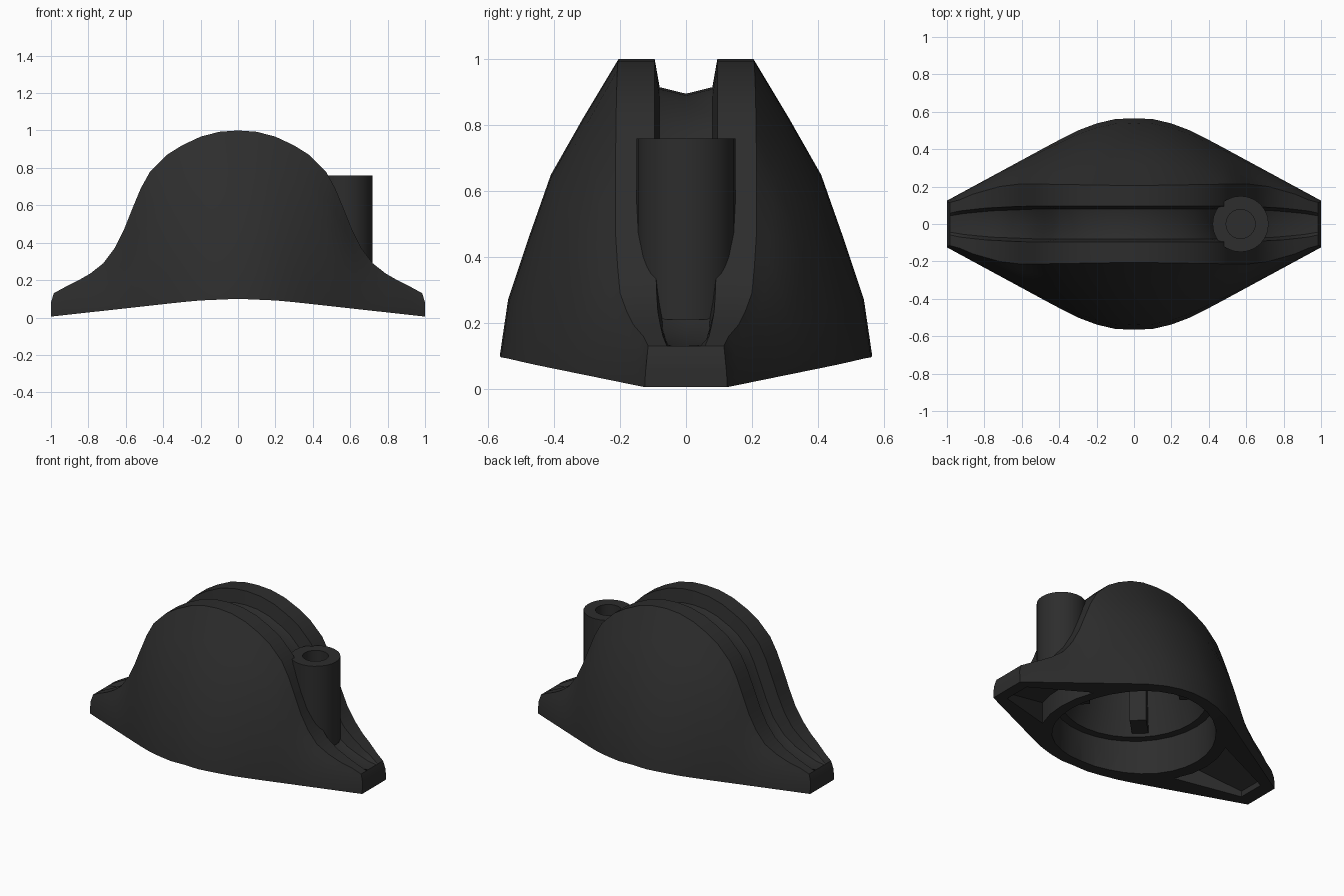
import bpy, bmesh, math
from mathutils import Vector

if "Cube" in bpy.data.objects:
    bpy.data.objects.remove(bpy.data.objects["Cube"])

black = bpy.data.materials.new("black plastic")
black.diffuse_color = (0.026, 0.026, 0.026, 1)
black.use_nodes = True
black.node_tree.nodes["Principled BSDF"].inputs["Base Color"].default_value = black.diffuse_color

# Half of the brim crest: x, z
CREST = [(0, 1), (.1, .993), (.2, .967), (.3, .92), (.38, .87), (.47, .78), (.52, .69),
         (.57, .57), (.61, .47), (.66, .37), (.72, .29), (.79, .235), (.86, .195),
         (.93, .16), (.985, .13), (1, .08)]
# Values along x: base half width, base height, crest outer / inner half width, groove depth
BASE_Y = [(0, .565), (.13, .56), (.27, .515), (.4, .45), (1, .125)]
BASE_Z = [(0, .1), (.23, .09), (1, .005)]
OUTER_Y = [(0, .205), (.6, .215), (.72, .2), (.79, .18), (.86, .16), (.93, .13), (.985, .115), (1, .12)]
INNER_Y = [(0, .095), (.6, .095), (.8, .085), (.93, .07), (1, .055)]
DEPTH = [(0, .085), (.66, .085), (.79, .065), (.93, .03), (.98, 0), (1, 0)]


def along(table, x):
    x = abs(x)
    for (x0, v0), (x1, v1) in zip(table, table[1:]):
        if x <= x1 + 1e-6:
            return v0 + (v1 - v0) * (x - x0) / (x1 - x0)
    return table[-1][1]


def finish(name, bm):
    bmesh.ops.recalc_face_normals(bm, faces=bm.faces[:])
    me = bpy.data.meshes.new(name)
    bm.to_mesh(me)
    bm.free()
    me.materials.append(black)
    ob = bpy.data.objects.new(name, me)
    bpy.context.collection.objects.link(ob)
    return ob


def loft(name, rings):
    bm = bmesh.new()
    rows = [[bm.verts.new(p) for p in ring] for ring in rings]
    n = len(rows[0])
    for a, b in zip(rows, rows[1:]):
        for i in range(n):
            j = (i + 1) % n
            bm.faces.new((a[i], a[j], b[j], b[i]))
    bm.faces.new(rows[0])
    bm.faces.new(rows[-1][::-1])
    return finish(name, bm)


def activate(ob):
    bpy.ops.object.select_all(action='DESELECT')
    ob.select_set(True)
    bpy.context.view_layer.objects.active = ob


def cut(ob, cutter):
    activate(ob)
    m = ob.modifiers.new("cut", 'BOOLEAN')
    m.operation = 'DIFFERENCE'
    m.solver = 'EXACT'
    m.object = cutter
    bpy.ops.object.modifier_apply(modifier=m.name)


def circle(r, z, n=32):
    return [(r * math.cos(2 * math.pi * i / n), r * math.sin(2 * math.pi * i / n), z)
            for i in range(n)]


# Hat body: cross-sections lofted along x, with a groove following the crest
crest = [(-x, z) for x, z in CREST[:0:-1]] + CREST
sections = []
for i, (x, z) in enumerate(crest):
    p, q = crest[max(i - 1, 0)], crest[min(i + 1, len(crest) - 1)]
    nrm = Vector((p[1] - q[1], q[0] - p[0])).normalized()
    yb, zb = along(BASE_Y, x), along(BASE_Z, x)
    yo, yi, d = along(OUTER_Y, x), along(INNER_Y, x), along(DEPTH, x)
    half = [(x, yo + (yb - yo) * f, zb + (z - zb) * t)
            for t, f in ((0, 1), (.19, .93), (.4, .755), (.61, .57), (.8, .3), (1, 0))]
    half.append((x, yi, z))
    half.append((x - nrm.x * d, yi - .015, z - nrm.y * d))
    centre = (x - nrm.x * d * 1.23, 0, z - nrm.y * d * 1.23)
    sections.append(half + [centre] + [(a, -b, c) for a, b, c in reversed(half)])
hat = loft("hat_body", sections)

# Feather holder: round peg with a blind hole in its top
PEG_X = .57
bm = bmesh.new()
bmesh.ops.create_cone(bm, cap_ends=True, segments=24, radius1=.15, radius2=.15, depth=.55)
bmesh.ops.translate(bm, verts=bm.verts[:], vec=(PEG_X, 0, .485))
top = max(bm.faces, key=lambda f: f.calc_center_median().z)
bmesh.ops.inset_region(bm, faces=[top], thickness=.072)
hole = bmesh.ops.extrude_face_region(bm, geom=[top])
bmesh.ops.translate(bm, vec=(0, 0, -.12),
                    verts=[g for g in hole["geom"] if isinstance(g, bmesh.types.BMVert)])
bmesh.ops.delete(bm, geom=[top], context='FACES_ONLY')
peg = finish("feather_holder", bm)

# Head cavity: stepped round hollow underneath
cavity = loft("cavity_cutter", [circle(.5, -.2), circle(.49, .3), circle(.44, .3), circle(.34, .6)])
cut(hat, cavity)
cut(peg, cavity)

# Triangular pockets under both tips
pockets = []
for s in (-1, 1):
    plan = [(.57 * math.cos(a), .57 * math.sin(a))
            for a in (math.radians(d) for d in (-25, -12, 0, 12, 25))]
    plan += [(.92, .09), (.92, -.09)]
    low = [(s * x, y, -.2) for x, y in plan]
    high = [(s * x, y, .2 - (x - .52) * .37) for x, y in plan]
    pocket = loft("pocket_cutter", [low, high])
    cut(hat, pocket)
    pockets.append(pocket)
for c in [cavity] + pockets:
    bpy.data.objects.remove(c)

# Four grip tabs inside the cavity
for k in range(4):
    a = math.radians(45 + 90 * k)
    u, v = Vector((math.cos(a), math.sin(a), 0)), Vector((-math.sin(a), math.cos(a), 0))
    rings = [[u * r + v * w + Vector((0, 0, z)) for r, w in
              ((.27, -.05), (.27, .05), (out, .05), (out, -.05))]
             for z, out in ((.32, .45), (.61, .35))]
    loft("grip_tab_%d" % (k + 1), rings)

# Smooth shading with crisp edges
for ob in bpy.context.collection.objects:
    activate(ob)
    bpy.ops.object.shade_smooth_by_angle(angle=math.radians(32))
